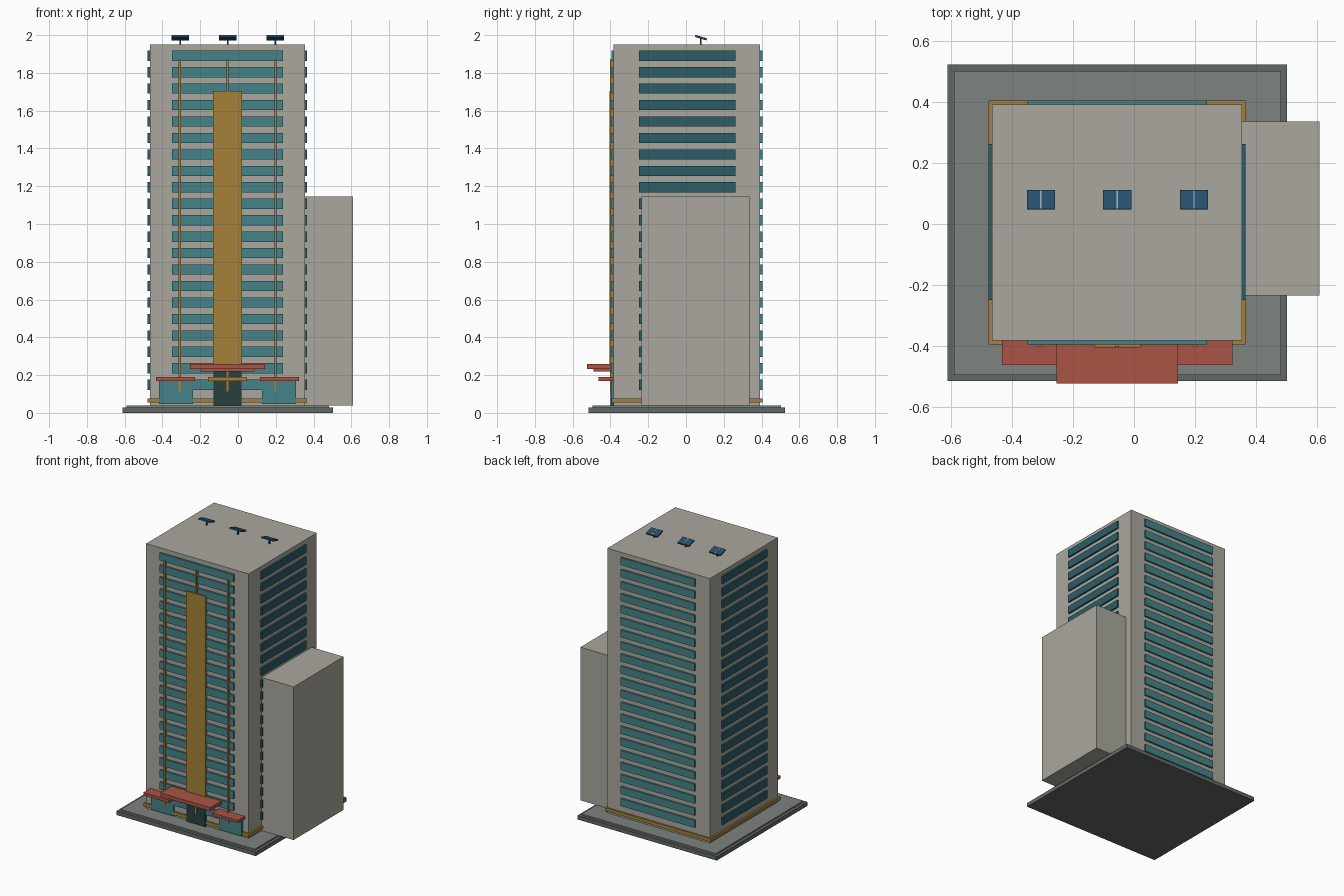
import bpy, math

if "Cube" in bpy.data.objects:
    bpy.data.objects.remove(bpy.data.objects["Cube"])


def material(name, rgb):
    m = bpy.data.materials.new(name)
    m.diffuse_color = (*rgb, 1)
    m.use_nodes = True
    m.node_tree.nodes["Principled BSDF"].inputs["Base Color"].default_value = m.diffuse_color
    return m


STONE = material("stone", (0.40, 0.39, 0.34))
PAVING = material("paving", (0.21, 0.23, 0.21))
KERB = material("kerb", (0.12, 0.14, 0.13))
TEAL = material("teal_glass", (0.06, 0.23, 0.25))
DEEP = material("deep_glass", (0.025, 0.11, 0.14))
GOLD = material("gold", (0.38, 0.22, 0.04))
RED = material("red", (0.40, 0.09, 0.06))
DARK = material("door_dark", (0.02, 0.05, 0.05))
BLUE = material("solar_blue", (0.02, 0.08, 0.15))
LINE = material("solar_line", (0.35, 0.42, 0.48))


def box(name, x, y, z, mat, tilt=0.0):
    """Box spanning the given (min, max) ranges, optionally tilted about x."""
    spans = (x, y, z)
    bpy.ops.mesh.primitive_cube_add(size=1, location=[(a + b) / 2 for a, b in spans])
    ob = bpy.context.object
    ob.name = name
    ob.scale = [b - a for a, b in spans]
    bpy.ops.object.transform_apply(location=False, rotation=False, scale=True)
    ob.rotation_euler.x = tilt
    ob.data.materials.append(mat)
    return ob


X0, X1, Y0, Y1 = -0.466, 0.354, -0.383, 0.393   # tower footprint
OUT, IN = 0.012, 0.01                           # facade relief and embedding
CX = -0.055                                     # facade centre line

# Ground slabs
box("base_kerb", (-0.612, 0.502), (-0.515, 0.523), (0, 0.028), KERB)
box("base_paving", (-0.591, 0.482), (-0.495, 0.503), (0.028, 0.038), PAVING)

# Main masses
box("tower", (X0, X1), (Y0, Y1), (0.038, 1.95), STONE)
box("side_annex", (X1, 0.609), (-0.235, 0.336), (0.038, 1.145), STONE)

# Plinth trim: four strips around the tower
for name, x, y in (
    ("front", (X0 - OUT, X1 + OUT), (Y0 - OUT, Y0 + IN)),
    ("back", (X0 - OUT, X1 + OUT), (Y1 - IN, Y1 + OUT)),
    ("left", (X0 - OUT, X0 + IN), (Y0, Y1)),
    ("right", (X1 - IN, X1 + OUT), (Y0, Y1)),
):
    box("plinth_trim_" + name, x, y, (0.054, 0.077), GOLD)

# Window bands on all four sides
for i in range(21):
    zc = 1.891 - 0.0871 * i
    z = (zc - 0.027, zc + 0.027)
    wx, wy = (-0.35, 0.239), (-0.25, 0.262)
    box(f"window_front_{i}", wx, (Y0 - OUT, Y0 + IN), z, TEAL)
    box(f"window_back_{i}", wx, (Y1 - IN, Y1 + OUT), z, TEAL)
    box(f"window_left_{i}", (X0 - OUT, X0 + IN), wy, z, DEEP)
    box(f"window_right_{i}", (X1 - IN, X1 + OUT), wy, z, DEEP)

# Vertical gold fins and central panel
for i, x in enumerate((-0.309, CX, 0.199)):
    box(f"fin_{i}", (x - 0.006, x + 0.006), (Y0 - 0.02, Y0), (0.113, 1.87), GOLD)
box("central_panel", (-0.132, 0.022), (Y0 - 0.022, Y0), (0.22, 1.705), GOLD)

# Entrance door and layered canopy
box("entrance_door", (-0.13, 0.018), (Y0 - 0.017, Y0), (0.038, 0.222), DARK)
box("door_lintel", (-0.16, 0.048), (Y0 - 0.035, Y0), (0.17, 0.19), GOLD)
box("canopy_soffit", (-0.198, 0.088), (-0.49, Y0), (0.22, 0.234), RED)
box("main_canopy", (-0.254, 0.144), (-0.524, Y0), (0.232, 0.258), RED)

# Shop fronts with small canopies, mirrored about the centre line
for side, s in (("left", -1), ("right", 1)):
    wide = sorted((CX + s * 0.172, CX + s * 0.378))
    shop = sorted((CX + s * 0.183, CX + s * 0.362))
    box("shop_canopy_" + side, wide, (-0.463, Y0), (0.17, 0.19), RED)
    box("shop_window_" + side, shop, (Y0 - 0.014, Y0), (0.046, 0.172), TEAL)

# Tilted roof solar panels on posts
for i, x in enumerate((-0.306, CX, 0.197)):
    t = math.radians(-17)
    box(f"solar_post_{i}", (x - 0.004, x + 0.004), (0.075, 0.083), (1.945, 1.987), DARK)
    box(f"solar_panel_{i}", (x - 0.046, x + 0.046), (0.047, 0.111), (1.981, 1.991), BLUE, t)
    box(f"solar_divider_{i}", (x - 0.002, x + 0.002), (0.048, 0.110), (1.982, 1.992), LINE, t)
